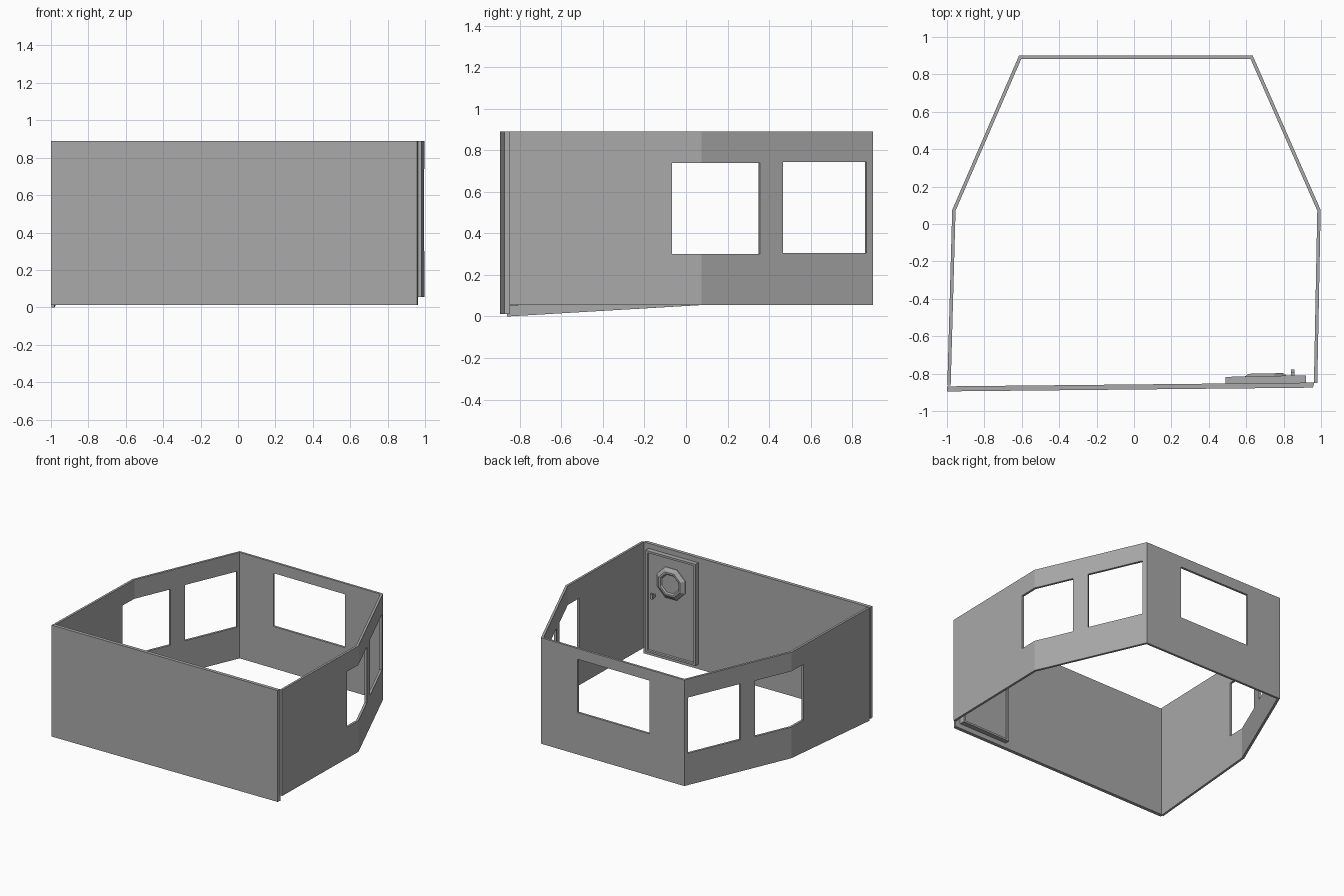
import bpy, bmesh, math
from mathutils import Vector, Matrix

cube = bpy.data.objects.get("Cube")
if cube:
    bpy.data.objects.remove(cube, do_unlink=True)

grey = bpy.data.materials.new("wall_grey")
grey.use_nodes = True
colour = (0.4, 0.4, 0.4, 1)
grey.diffuse_color = colour
grey.node_tree.nodes["Principled BSDF"].inputs["Base Color"].default_value = colour


def finish(name, bm):
    bmesh.ops.recalc_face_normals(bm, faces=bm.faces[:])
    mesh = bpy.data.meshes.new(name)
    bm.to_mesh(mesh)
    bm.free()
    mesh.materials.append(grey)
    obj = bpy.data.objects.new(name, mesh)
    bpy.context.collection.objects.link(obj)
    return obj


def box(bm, lo, hi):
    lo, hi = Vector(lo), Vector(hi)
    m = Matrix.Translation((lo + hi) / 2) @ Matrix.Diagonal((*(hi - lo), 1))
    return bmesh.ops.create_cube(bm, size=1, matrix=m)["verts"]


TOP, BASE, THICK = 0.89, 0.055, 0.018

# Outer corners of the room, from the right front end round the back
corners = [Vector(p) for p in ((-0.998, -0.862), (-0.972, 0.075), (-0.615, 0.9),
                               (0.635, 0.9), (0.998, 0.075), (0.98, -0.85))]
near, far, rear = (0.30, 0.74), (0.305, 0.745), (0.385, 0.805)


def on_y(seg, y):
    a, b = corners[seg], corners[seg + 1]
    return a.lerp(b, (y - a.y) / (b.y - a.y))


def normal(seg):
    d = (corners[seg + 1] - corners[seg]).normalized()
    return Vector((d.y, -d.x))


def corner_offset(i):
    if i in (0, 5):
        return normal(min(i, 4))
    n = normal(i - 1) + normal(i)
    return n * 2 / n.length_squared


# Wall stations: point, inward direction, window heights, window starts here
stations = []


def corner(i, win=None):
    stations.append((corners[i], corner_offset(i), win, win is not None))


def window_edge(seg, point, win, starts):
    stations.append((point, normal(seg), win, starts))


corner(0)
window_edge(0, on_y(0, -0.067), near, True)
corner(1, near)
window_edge(1, on_y(1, 0.357), near, False)
window_edge(1, on_y(1, 0.468), far, True)
window_edge(1, on_y(1, 0.87), far, False)
corner(2)
window_edge(2, Vector((-0.31, 0.9)), rear, True)
window_edge(2, Vector((0.315, 0.9)), rear, False)
corner(3)
window_edge(3, on_y(3, 0.87), far, True)
window_edge(3, on_y(3, 0.468), far, False)
window_edge(3, on_y(3, 0.357), near, True)
corner(4, near)
window_edge(4, on_y(4, -0.067), near, False)
corner(5)

# Side and back walls with window openings
bm = bmesh.new()
cols = []
for i, (p, n, win, starts) in enumerate(stations):
    base = 0 if i == 0 else BASE
    if i == 1:  # the lower edge rises evenly towards the first bend
        base = BASE * (p.y - corners[0].y) / (corners[1].y - corners[0].y)
    zs = [base, *(win or ()), TOP]
    q = p + n * THICK
    if n.dot(-p) < 0:
        q = p - n * THICK
    cols.append([[bm.verts.new((*pt, z)) for z in zs] for pt in (p, q)])

for (a_out, a_in), (b_out, b_in), st in zip(cols, cols[1:], stations):
    for a, b in ((a_out, b_out), (a_in, b_in)):
        if st[3]:
            for k in (0, 2):
                bm.faces.new((a[k], a[k + 1], b[k + 1], b[k]))
        else:
            bm.faces.new(a + b[::-1])
    for k in ((0, 1, 2, -1) if st[3] else (0, -1)):  # rims, sills and heads
        bm.faces.new((a_out[k], b_out[k], b_in[k], a_in[k]))
for i, (out, inner) in enumerate(cols):
    if i in (0, len(cols) - 1):
        bm.faces.new(out + inner[::-1])
    elif len(out) == 4 and stations[i][3] != stations[i - 1][3]:  # window jambs
        bm.faces.new((out[1], out[2], inner[2], inner[1]))
finish("side_and_back_walls", bm)

# Front wall, slightly skewed
bm = bmesh.new()
outline = ((-1, -0.895), (0.957, -0.875), (0.963, -0.848), (-1, -0.868))
face = bm.faces.new([bm.verts.new((x, y, 0.012)) for x, y in outline])
ext = bmesh.ops.extrude_face_region(bm, geom=[face])["geom"]
bmesh.ops.translate(bm, vec=(0, 0, TOP - 0.012),
                    verts=[v for v in ext if isinstance(v, bmesh.types.BMVert)])
finish("front_wall", bm)

# Door parts are built flat against y = 0, then turned onto the wall
place = Matrix.Translation((0.705, -0.855, 0)) @ Matrix.Rotation(0.02, 4, "Z")

# Door slab with a recessed panel
bm = bmesh.new()
box(bm, (-0.215, 0, 0.05), (0.215, 0.042, 0.85))
bm.normal_update()
front = [f for f in bm.faces if f.normal.y > 0.9]
bmesh.ops.inset_region(bm, faces=front, thickness=0.022, depth=0)
bmesh.ops.inset_region(bm, faces=front, thickness=0.006, depth=-0.01)
finish("door", bm).matrix_world = place

# Eight-sided porthole: bevelled ring round a sunken pane
bm = bmesh.new()
rings = []
for r, y in ((0.13, 0.03), (0.13, 0.036), (0.1, 0.056), (0.085, 0.056), (0.075, 0.046)):
    rings.append([bm.verts.new((r * math.cos(t), y, 0.64 + r * math.sin(t)))
                  for t in (math.tau * (k + 0.5) / 8 for k in range(8))])
for a, b in zip(rings, rings[1:]):
    for k in range(8):
        j = (k + 1) % 8
        bm.faces.new((a[k], a[j], b[j], b[k]))
bm.faces.new(rings[0])
bm.faces.new(rings[-1])
finish("porthole", bm).matrix_world = place

# Door handle: stem and lever
bm = bmesh.new()
box(bm, (0.135, 0.03, 0.5), (0.155, 0.07, 0.52))
box(bm, (0.135, 0.058, 0.495), (0.155, 0.075, 0.535))
finish("door_handle", bm).matrix_world = place
